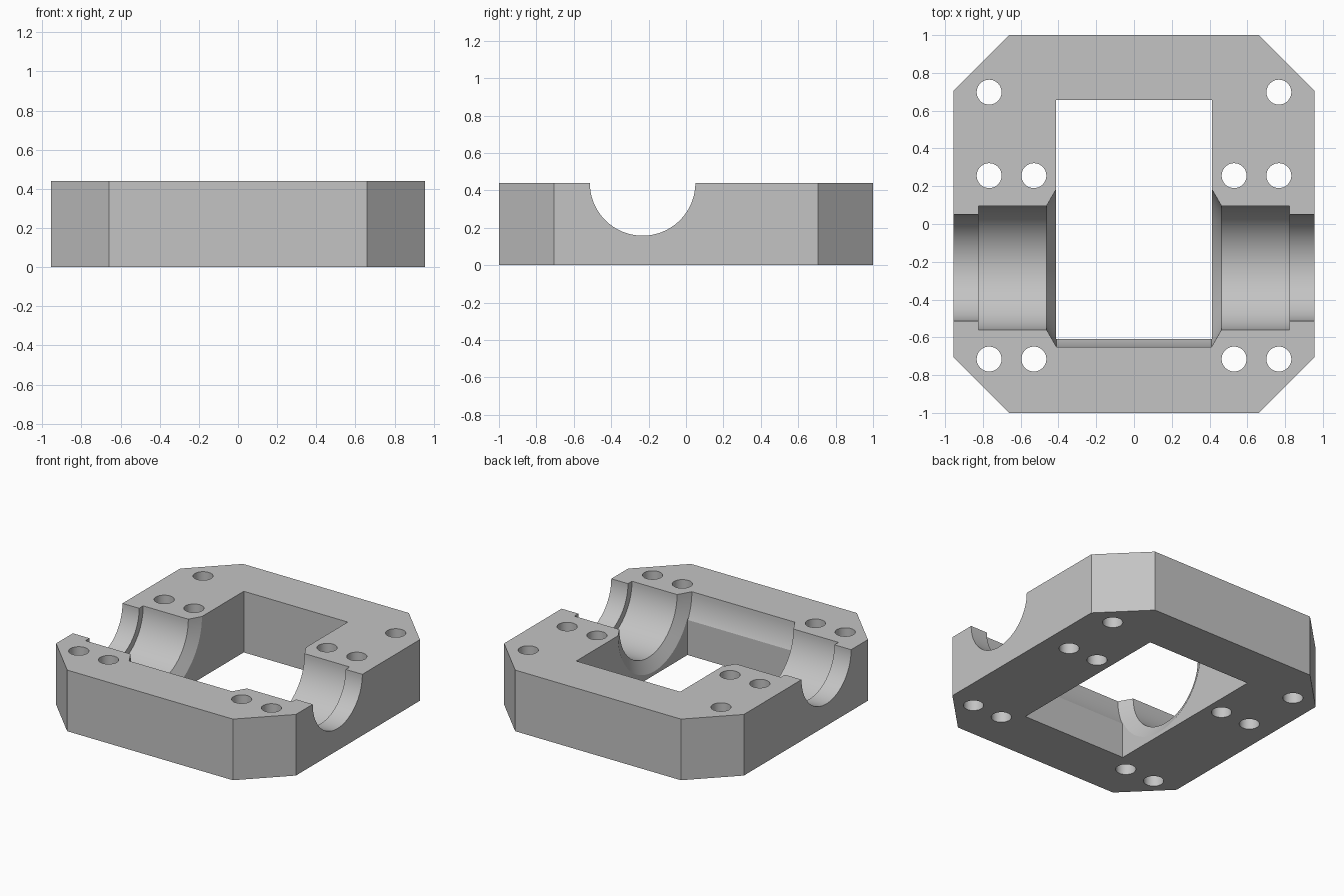
import bpy, bmesh, math
from mathutils import Matrix, Vector

cube = bpy.data.objects.get("Cube")
if cube:
    bpy.data.objects.remove(cube, do_unlink=True)

HEIGHT = 0.44
AXIS_Y = -0.232

grey = bpy.data.materials.new("mid_grey")
grey.use_nodes = True
colour = (0.55, 0.55, 0.55, 1)
grey.diffuse_color = colour
grey.node_tree.nodes["Principled BSDF"].inputs["Base Color"].default_value = colour


def make_object(name, bm):
    bmesh.ops.recalc_face_normals(bm, faces=bm.faces)
    mesh = bpy.data.meshes.new(name)
    bm.to_mesh(mesh)
    bm.free()
    mesh.materials.append(grey)
    obj = bpy.data.objects.new(name, mesh)
    bpy.context.collection.objects.link(obj)
    return obj


def prism(name, outline, z0, z1):
    bm = bmesh.new()
    face = bm.faces.new([bm.verts.new((x, y, z0)) for x, y in outline])
    top = bmesh.ops.extrude_face_region(bm, geom=[face])["geom"]
    bmesh.ops.translate(bm, vec=(0, 0, z1 - z0),
                        verts=[v for v in top if isinstance(v, bmesh.types.BMVert)])
    return make_object(name, bm)


def revolve_along_x(name, profile, segments):
    # Closed solid of revolution about the bearing axis
    bm = bmesh.new()
    rings = []
    for x, r in profile:
        angles = [math.tau * i / segments for i in range(segments)]
        rings.append([bm.verts.new((x, AXIS_Y + r * math.cos(a), HEIGHT + r * math.sin(a)))
                      for a in angles])
    for a, b in zip(rings, rings[1:]):
        for i in range(segments):
            j = (i + 1) % segments
            bm.faces.new((a[i], a[j], b[j], b[i]))
    bm.faces.new(rings[0])
    bm.faces.new(rings[-1])
    return make_object(name, bm)


# Octagonal housing block
quarter = [(0.955, 0.705), (0.66, 1.0)]
outline = (quarter + [(-x, y) for x, y in reversed(quarter)]
           + [(-x, -y) for x, y in quarter] + [(x, -y) for x, y in reversed(quarter)])
housing = prism("housing_block", outline, 0, HEIGHT)

# Rectangular window through the middle
window = prism("window_cutter", [(-0.414, -0.608), (0.414, -0.608), (0.414, 0.657), (-0.414, 0.657)],
               -0.1, HEIGHT + 0.1)

# Stepped bearing channel with flared inner mouths
half = [(1.1, 0.282), (0.822, 0.282), (0.822, 0.328), (0.463, 0.328), (0.41, 0.42)]
channel = revolve_along_x("bearing_channel_cutter",
                          half + [(-x, r) for x, r in reversed(half)], 96)

# Bolt holes, mirrored left and right
bm = bmesh.new()
for x, y in [(0.767, 0.698), (0.767, 0.256), (0.53, 0.256), (0.767, -0.715), (0.53, -0.715)]:
    for side in (-1, 1):
        bmesh.ops.create_cone(bm, cap_ends=True, segments=40, radius1=0.066, radius2=0.066,
                              depth=1, matrix=Matrix.Translation(Vector((side * x, y, HEIGHT / 2))))
bolt_holes = make_object("bolt_hole_cutter", bm)

# Cut the block, then discard the cutters
bpy.ops.object.select_all(action="DESELECT")
bpy.context.view_layer.objects.active = housing
housing.select_set(True)
for cutter in (window, channel, bolt_holes):
    cutter.hide_render = True
    mod = housing.modifiers.new(cutter.name, "BOOLEAN")
    mod.operation = "DIFFERENCE"
    mod.solver = "EXACT"
    mod.object = cutter
    bpy.ops.object.modifier_apply(modifier=mod.name)
    bpy.data.objects.remove(cutter, do_unlink=True)

bpy.ops.object.shade_smooth_by_angle(angle=math.radians(25))
